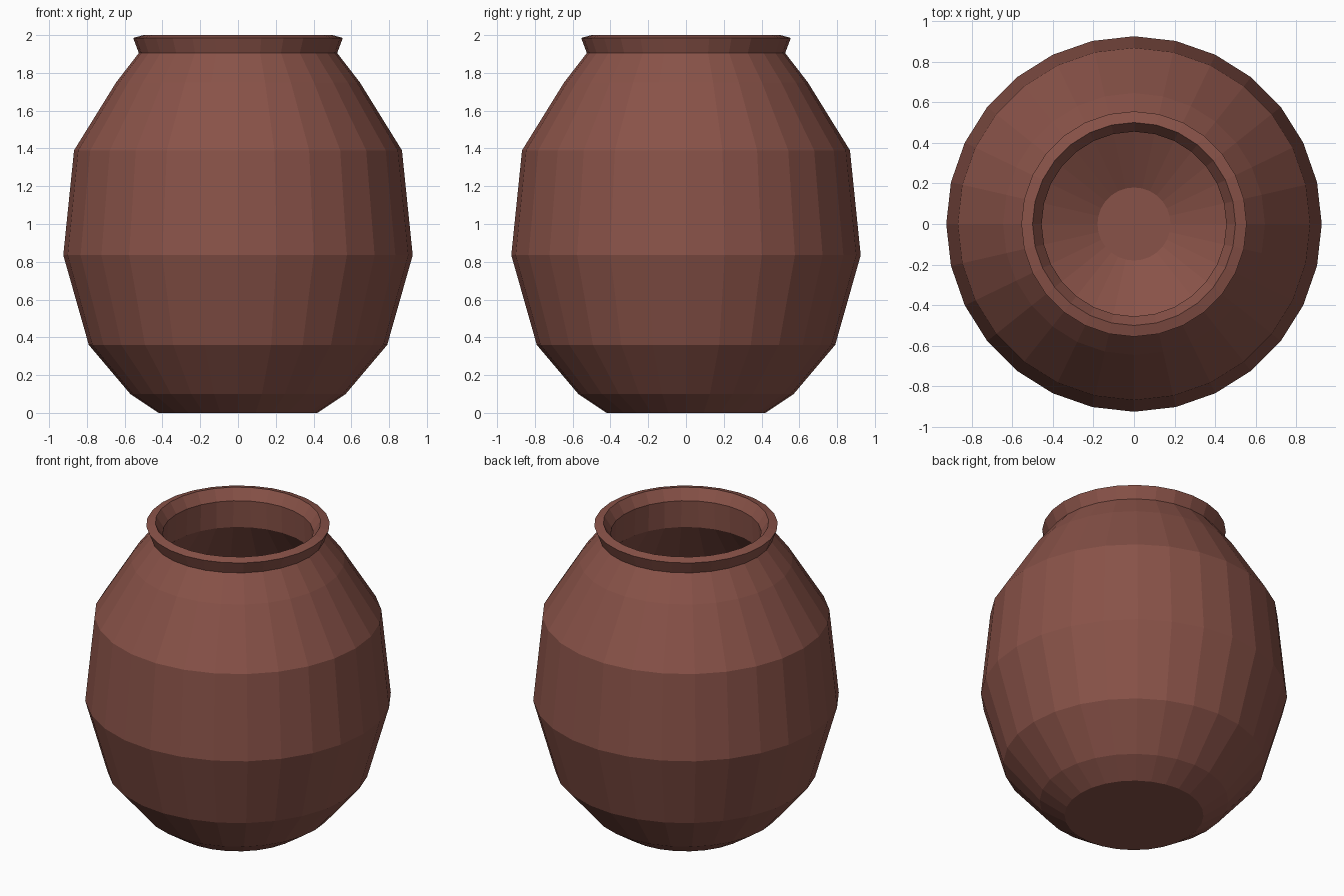
import bpy, bmesh, math

if "Cube" in bpy.data.objects:
    bpy.data.objects.remove(bpy.data.objects["Cube"])

SIDES = 28

clay = bpy.data.materials.new("brown clay")
clay.diffuse_color = (0.25, 0.085, 0.065, 1)
clay.use_nodes = True
clay.node_tree.nodes["Principled BSDF"].inputs["Base Color"].default_value = clay.diffuse_color

# (radius, height) from the foot, up the outside, over the lip and down the inside
outer_wall = [(0.42, 0.0), (0.57, 0.10), (0.79, 0.36), (0.925, 0.835),
              (0.868, 1.39), (0.645, 1.75), (0.525, 1.905)]
lip = [(0.555, 1.985), (0.50, 2.0), (0.455, 1.93)]
inner_wall = [(0.465, 1.75), (0.77, 1.36), (0.83, 0.835), (0.70, 0.45),
              (0.50, 0.27), (0.18, 0.10)]


def lathe(name, profile, material):
    """Turn a profile around z and close both ends with flat discs."""
    bm = bmesh.new()
    rings = []
    for r, z in profile:
        angles = [2 * math.pi * i / SIDES for i in range(SIDES)]
        rings.append([bm.verts.new((r * math.cos(a), r * math.sin(a), z)) for a in angles])
    for low, high in zip(rings, rings[1:]):
        for i in range(SIDES):
            j = (i + 1) % SIDES
            bm.faces.new((low[i], low[j], high[j], high[i]))
    bm.faces.new(rings[0][::-1])   # foot
    bm.faces.new(rings[-1])        # inner floor
    bmesh.ops.recalc_face_normals(bm, faces=bm.faces)
    mesh = bpy.data.meshes.new(name)
    bm.to_mesh(mesh)
    bm.free()
    mesh.materials.append(material)
    obj = bpy.data.objects.new(name, mesh)
    bpy.context.collection.objects.link(obj)
    return obj


# Hollow pot, flat shaded
lathe("clay_pot", outer_wall + lip + inner_wall, clay)
